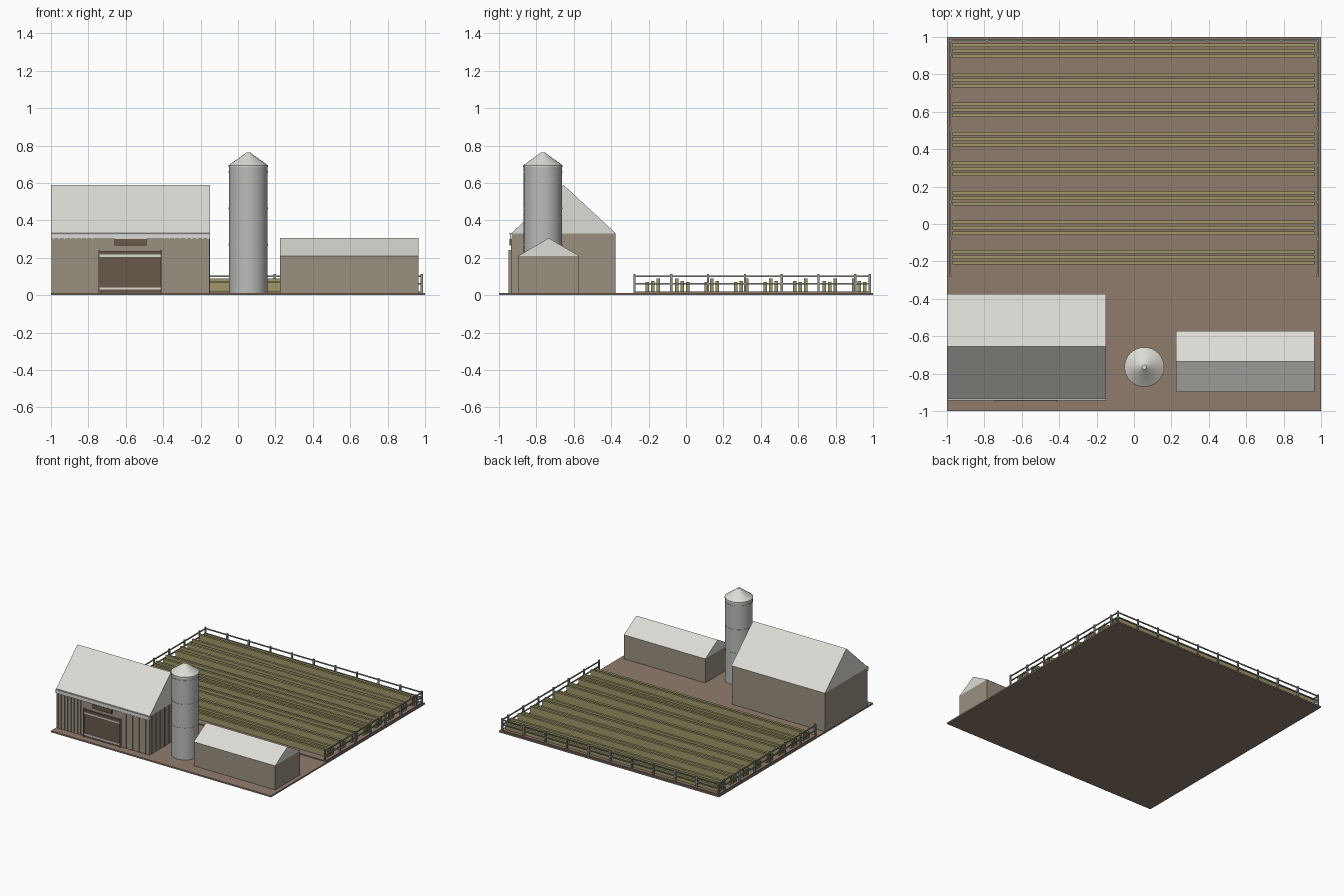
import bpy, bmesh, math, random

if "Cube" in bpy.data.objects:
    bpy.data.objects.remove(bpy.data.objects["Cube"])

random.seed(4)


def mat(name, c):
    m = bpy.data.materials.new(name)
    m.diffuse_color = (*c, 1)
    m.use_nodes = True
    m.node_tree.nodes["Principled BSDF"].inputs["Base Color"].default_value = m.diffuse_color
    return m


SOIL = mat("soil", (0.28, 0.20, 0.155))
CROP = mat("crop", (0.35, 0.31, 0.14))
WALL = mat("wall", (0.33, 0.28, 0.22))
DARK = mat("dark_wood", (0.14, 0.10, 0.07))
ROOF = mat("roof", (0.72, 0.71, 0.66))
STEEL = mat("steel", (0.5, 0.5, 0.49))
RAIL = mat("fence_grey", (0.3, 0.3, 0.28))


def add(name, bm, m):
    bmesh.ops.recalc_face_normals(bm, faces=bm.faces)
    me = bpy.data.meshes.new(name)
    bm.to_mesh(me)
    bm.free()
    me.materials.append(m)
    ob = bpy.data.objects.new(name, me)
    bpy.context.collection.objects.link(ob)
    return ob


def boxes(name, items, m):
    """One object from boxes given as (x0, x1, y0, y1, z0, z1)."""
    bm = bmesh.new()
    for x0, x1, y0, y1, z0, z1 in items:
        vs = bmesh.ops.create_cube(bm, size=1)["verts"]
        for v in vs:
            v.co = (x1 if v.co.x > 0 else x0, y1 if v.co.y > 0 else y0, z1 if v.co.z > 0 else z0)
    return add(name, bm, m)


def gable(name, x0, x1, y0, y1, z0, z1, m):
    """Triangular roof prism with its ridge along x."""
    bm = bmesh.new()
    f = bm.faces.new([bm.verts.new((x0, y, z)) for y, z in
                      ((y0, z0), (y1, z0), ((y0 + y1) / 2, z1))])
    ext = bmesh.ops.extrude_face_region(bm, geom=[f])["geom"]
    for v in ext:
        if isinstance(v, bmesh.types.BMVert):
            v.co.x = x1
    return add(name, bm, m)


def lathe(name, profile, x, y, m, n=32):
    """Revolve (radius, z) points around a vertical axis."""
    bm = bmesh.new()
    rings = [[bm.verts.new((x + r * math.cos(2 * math.pi * i / n),
                            y + r * math.sin(2 * math.pi * i / n), z)) for i in range(n)]
             for r, z in profile]
    for a, b in zip(rings, rings[1:]):
        for i in range(n):
            j = (i + 1) % n
            bm.faces.new((a[i], a[j], b[j], b[i]))
    bm.faces.new(rings[0])
    bm.faces.new(rings[-1])
    ob = add(name, bm, m)
    bpy.context.view_layer.objects.active = ob
    ob.select_set(True)
    bpy.ops.object.shade_smooth_by_angle(angle=math.radians(30))
    ob.select_set(False)
    return ob


# Ground and raised field
G = 0.012
boxes("ground", [(-1, 1, -1, 1, 0, G)], SOIL)
boxes("field_soil", [(-0.99, 0.99, -0.275, 0.99, G, 0.02)], SOIL)

# Crop rows: three strips each, uneven heights
strips = []
for r in range(8):
    yc = -0.178 + r * 0.1577
    for k, z in zip((-1, 0, 1), random.sample((0.07, 0.077, 0.088), 3)):
        y = yc + k * 0.029
        strips.append((-0.97, 0.965, y - 0.009, y + 0.009, 0.02, z))
boxes("crop_rows", strips, CROP)

# Fence on left, right and back
posts, rails = [], []


def post(x, y):
    posts.append((x - 0.006, x + 0.006, y - 0.006, y + 0.006, G, 0.112))


for i in range(11):
    post(-0.983 + i * 0.1966, 0.983)
for s in (-0.983, 0.983):
    for i in range(7):
        post(s, -0.275 + i * 0.1966)
for z in (0.06, 0.1):
    rails.append((-0.985, 0.985, 0.979, 0.987, z - 0.004, z + 0.004))
    for s in (-0.983, 0.983):
        rails.append((s - 0.004, s + 0.004, -0.28, 0.983, z - 0.004, z + 0.004))
boxes("fence_posts", posts, RAIL)
boxes("fence_rails", rails, RAIL)

# Barn body, roof and eave trim
boxes("barn_walls", [(-0.998, -0.152, -0.93, -0.378, G, 0.33)], WALL)
gable("barn_roof", -1, -0.15, -0.935, -0.375, 0.33, 0.59, ROOF)
boxes("barn_eave_trim", [(-1, -0.15, -0.94, -0.93, 0.30, 0.325)], ROOF)
boxes("barn_gutter", [(-1, -0.15, -0.944, -0.93, 0.325, 0.333)], STEEL)

# Board battens on the front and right walls
bat = [(x - 0.003, x + 0.003, -0.935, -0.93, G, 0.30)
       for x in (-0.985 + i * 0.0295 for i in range(29)) if not -0.755 < x < -0.4]
bat += [(-0.153, -0.149, y - 0.003, y + 0.003, G, 0.33)
        for y in (-0.90 + i * 0.055 for i in range(10))]
boxes("barn_battens", bat, WALL)

# Barn door with rails, side posts and loft hatch
boxes("barn_door", [(-0.74, -0.413, -0.94, -0.93, G, 0.235)], DARK)
boxes("barn_door_trim", [(-0.74, -0.413, -0.947, -0.94, 0.205, 0.217),
                         (-0.74, -0.413, -0.947, -0.94, 0.03, 0.041)], ROOF)
boxes("barn_door_frame", [(x - 0.004, x + 0.004, -0.95, -0.93, G, 0.242)
                          for x in (-0.742, -0.411)], WALL)
boxes("loft_hatch", [(-0.66, -0.49, -0.944, -0.93, 0.265, 0.30)], DARK)

# Silo with bands and cone cap
SX, SY = 0.055, -0.765
lathe("silo_body", [(0.103, G), (0.103, 0.69)], SX, SY, STEEL)
lathe("silo_cap", [(0.106, 0.685), (0.106, 0.694), (0.016, 0.758), (0.012, 0.763)], SX, SY, ROOF)
for z in (0.27, 0.465, 0.66):
    lathe("silo_band", [(0.105, z - 0.004), (0.105, z + 0.004)], SX, SY, STEEL)

# Shed
boxes("shed_walls", [(0.225, 0.965, -0.895, -0.573, G, 0.21)], WALL)
gable("shed_roof", 0.225, 0.965, -0.897, -0.571, 0.21, 0.305, ROOF)
